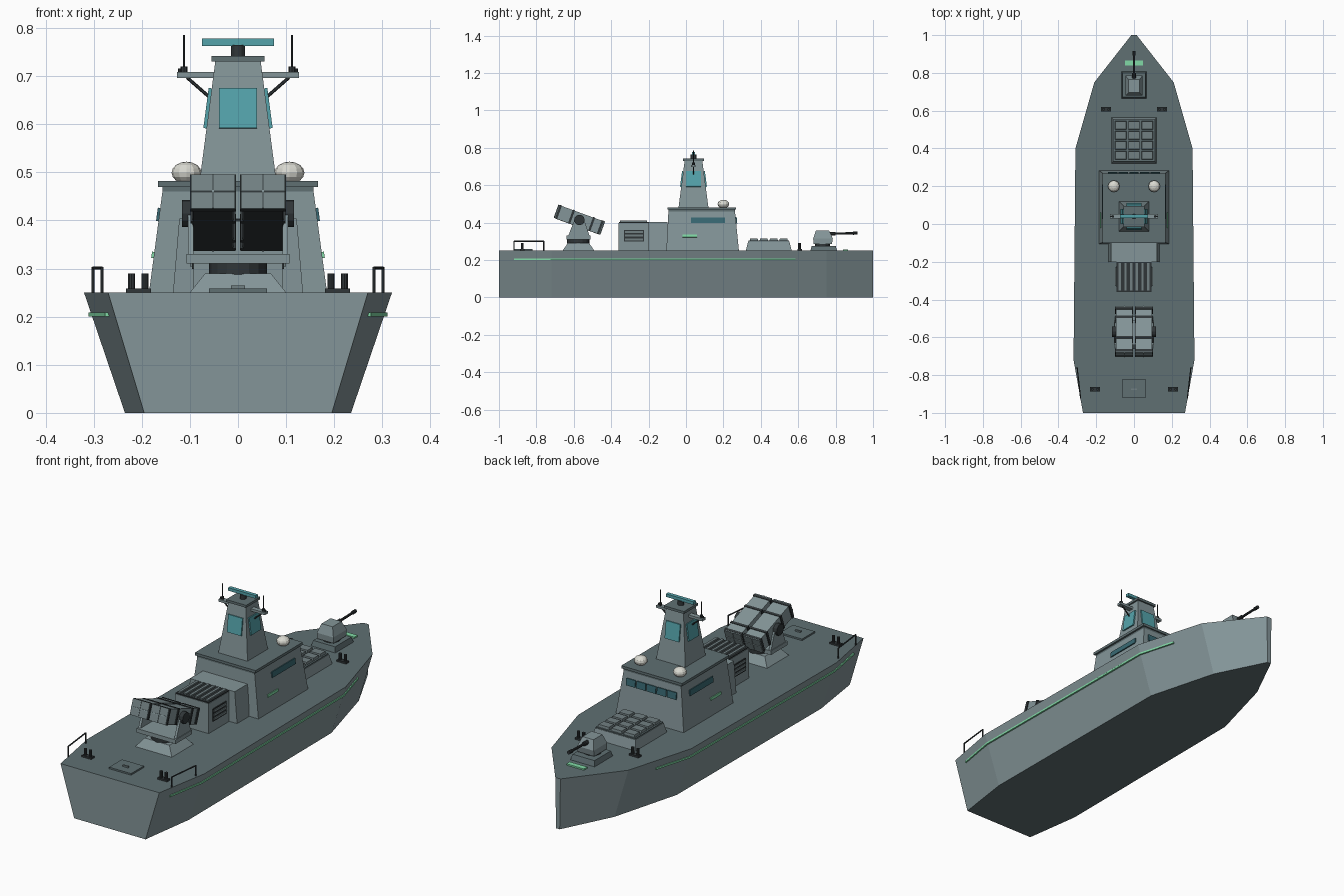
import bpy, bmesh, math
from mathutils import Matrix, Vector

if "Cube" in bpy.data.objects:
    bpy.data.objects.remove(bpy.data.objects["Cube"])


def material(name, r, g, b):
    m = bpy.data.materials.new(name)
    m.diffuse_color = (r, g, b, 1)
    m.use_nodes = True
    m.node_tree.nodes["Principled BSDF"].inputs["Base Color"].default_value = m.diffuse_color
    return m


HULL = material("hull grey", .23, .30, .315)
DECK = material("deck grey", .115, .16, .17)
MID = material("mid grey", .165, .215, .225)
DARK = material("charcoal", .03, .037, .04)
TEAL = material("teal panel", .09, .37, .41)
GLASS = material("window teal", .04, .14, .17)
GREEN = material("green light", .22, .70, .38)
WHITE = material("dome white", .70, .70, .64)


def add(name, bm, mat):
    bmesh.ops.recalc_face_normals(bm, faces=bm.faces)
    me = bpy.data.meshes.new(name)
    bm.to_mesh(me)
    bm.free()
    me.materials.append(mat)
    ob = bpy.data.objects.new(name, me)
    bpy.context.collection.objects.link(ob)
    return ob


def loft(name, mat, rings):
    """Closed skin through rings of equal point count."""
    bm = bmesh.new()
    vs = [[bm.verts.new(p) for p in ring] for ring in rings]
    n = len(vs[0])
    for a, b in zip(vs, vs[1:]):
        for i in range(n):
            bm.faces.new((a[i], a[(i + 1) % n], b[(i + 1) % n], b[i]))
    bm.faces.new(vs[0])
    bm.faces.new(vs[-1])
    return add(name, bm, mat)


def taper(name, mat, x, y, z, top_x=None, top_y=None):
    """Box from ranges x, y, z; optional ranges for the top rectangle."""
    def rect(a, b, h):
        return [(a[0], b[0], h), (a[1], b[0], h), (a[1], b[1], h), (a[0], b[1], h)]
    return loft(name, mat, [rect(x, y, z[0]), rect(top_x or x, top_y or y, z[1])])


def panel(name, mat, pos, size, turn=0, tilt=0):
    """Box of a given size, leaned back by tilt, then turned about z."""
    bm = bmesh.new()
    m = (Matrix.Translation(pos) @ Matrix.Rotation(math.radians(turn), 4, 'Z')
         @ Matrix.Rotation(math.radians(-tilt), 4, 'X') @ Matrix.Diagonal((*size, 1)))
    bmesh.ops.create_cube(bm, size=1, matrix=m)
    return add(name, bm, mat)


def rod(name, mat, a, b, r, sides=8, r2=None):
    a, b = Vector(a), Vector(b)
    bm = bmesh.new()
    m = Matrix.Translation((a + b) / 2) @ (b - a).to_track_quat('Z', 'Y').to_matrix().to_4x4()
    bmesh.ops.create_cone(bm, cap_ends=True, segments=sides, radius1=r,
                          radius2=r if r2 is None else r2, depth=(b - a).length, matrix=m)
    return add(name, bm, mat)


# Hull: stations of y, deck half width, keel half width
stations = [(-1, .27, .195), (-.72, .32, .235), (.4, .31, .23), (.75, .21, .135), (1, .014, .01)]


def outline(k, z):
    return [(s[k], s[0], z) for s in stations] + [(-s[k], s[0], z) for s in reversed(stations)]


hull = loft("hull", HULL, [outline(2, 0), outline(1, .25)])
hull.data.materials.append(DECK)
for f in hull.data.polygons:
    f.material_index = int(abs(f.normal.z) > .9)


def hull_x(y, z):
    for a, b in zip(stations, stations[1:]):
        if a[0] <= y <= b[0]:
            t = (y - a[0]) / (b[0] - a[0])
            top, low = a[1] + t * (b[1] - a[1]), a[2] + t * (b[2] - a[2])
            return low + (top - low) * z / .25


# Side light strips, railings and bollards
for s in (-1, 1):
    rings = []
    for y in (-.92, -.72, .4, .585):
        x = hull_x(y, .205)
        rings.append([(s * (x - .01), y, .2), (s * (x + .006), y, .2),
                      (s * (x + .006), y, .209), (s * (x - .01), y, .209)])
    loft("hull_light_strip", GREEN, rings)
    p, q = (s * .283, -.92), (s * .301, -.76)
    for e in (p, q):
        rod("rail_post", DARK, (*e, .25), (*e, .302), .0035, 6)
    rod("rail_bar", DARK, (*p, .301), (*q, .301), .0035, 6)
    for cx, cy in ((.207, -.875), (.148, .607)):
        panel("bollard_plate", DARK, (s * cx, cy, .254), (.052, .024, .009))
        for d in (-.014, .014):
            rod("bollard", DARK, (s * cx + d, cy, .25), (s * cx + d, cy, .29), .0075, 10)

# Stern hatch and bow light
taper("stern_hatch", DECK, (-.06, .06), (-.92, -.82), (.25, .258))
panel("hatch_handle", MID, (0, -.875, .261), (.03, .008, .008))
panel("bow_light", GREEN, (0, .852, .253), (.096, .026, .008))

# Main deckhouse with roof
taper("deckhouse", HULL, (-.185, .185), (-.105, .283), (.25, .46), (-.157, .157), (-.094, .262))
taper("roof_band", DECK, (-.157, .157), (-.094, .262), (.458, .47))
taper("roof_slab", DECK, (-.166, .166), (-.1, .268), (.469, .482))
for i in range(5):
    panel("bridge_window", GLASS, ((i - 2) * .056, .268, .412), (.05, .009, .034), 180, 5.8)
for s in (-1, 1):
    panel("side_window", GLASS, (s * .164, .118, .412), (.182, .009, .028), s * 90, 7.7)
    panel("side_light", GREEN, (s * .175, .02, .328), (.08, .009, .013), s * 90, 7.7)

# Radar domes
for s in (-1, 1):
    rod("dome_base", DARK, (s * .107, .2, .48), (s * .107, .2, .488), .02, 12)
    bm = bmesh.new()
    bmesh.ops.create_uvsphere(bm, u_segments=12, v_segments=8, radius=1,
                              matrix=Matrix.Translation((s * .107, .2, .499)) @ Matrix.Diagonal((.031, .031, .023, 1)))
    add("radar_dome", bm, WHITE)

# Mast tower with sensor panels on four sides
taper("tower", HULL, (-.08, .08), (-.04, .12), (.48, .732), (-.047, .047), (-.007, .087))
taper("tower_cap", DECK, (-.055, .055), (-.015, .095), (.73, .742))
for k in range(4):
    a = math.radians(90 * k)
    panel("sensor_panel", TEAL, (.062 * math.sin(a), .04 - .062 * math.cos(a), .633),
          (.078, .009, .084), 90 * k, 7.5)
rod("radar_pedestal", DARK, (0, .04, .74), (0, .04, .764), .015, 12)
panel("radar_bar", TEAL, (0, .04, .770), (.15, .018, .015))

# Yardarms, struts and whip antennas
for s in (-1, 1):
    panel("yardarm", HULL, (s * .086, .04, .702), (.082, .024, .012))
    rod("yard_strut", DARK, (s * .106, .04, .697), (s * .057, .04, .654), .0035, 6)
    rod("antenna_base", DARK, (s * .112, .04, .707), (s * .112, .04, .72), .007, 8)
    rod("whip_antenna", DARK, (s * .112, .04, .715), (s * .112, .04, .785), .0024, 6)
    rod("yard_lamp", DARK, (s * .121, .04, .707), (s * .121, .04, .716), .004, 8)

# Aft house and engine vent block
taper("aft_house", HULL, (-.135, .135), (-.2, -.1), (.25, .404), (-.122, .122), (-.2, -.1))
taper("vent_block", HULL, (-.092, .092), (-.36, -.2), (.25, .398))
taper("vent_top", DARK, (-.09, .09), (-.358, -.2), (.397, .403))
for i in range(6):
    panel("top_slat", MID, ((i - 2.5) * .03, -.28, .405), (.013, .145, .010))
for s in (-1, 1):
    panel("side_vent", DARK, (s * .093, -.278, .33), (.106, .006, .062), s * 90)
    for i in range(3):
        panel("side_slat", MID, (s * .097, -.278, .31 + i * .02), (.098, .006, .011), s * 90)

# Launcher mount
taper("launcher_base", HULL, (-.1, .1), (-.66, -.49), (.25, .29), (-.068, .068), (-.632, -.518))
rod("launcher_ring", DARK, (0, -.575, .288), (0, -.575, .312), .06, 16)
taper("launcher_platform", HULL, (-.107, .107), (-.64, -.51), (.31, .33))
for s in (-1, 1):
    taper("launcher_arm", HULL, sorted((s * .092, s * .104)), (-.63, -.515), (.328, .425),
          None, (-.592, -.548))
    rod("trunnion", DARK, (s * .09, -.57, .414), (s * .116, -.57, .414), .028, 12)

# Tilted missile boxes, muzzle to the stern
pitch = 20
cen = Vector((0, -.57, .416))
tilt_m = Matrix.Rotation(math.radians(-pitch), 3, 'X')


def tilted(name, mat, offset, size):
    panel(name, mat, cen + tilt_m @ Vector(offset), size, 0, pitch)


for s in (-1, 1):
    x = s * .052
    tilted("missile_box", HULL, (x, 0, 0), (.086, .242, .072))
    tilted("box_underside", DARK, (x, 0, -.036), (.082, .236, .006))
    for y in (-.119, .119):
        tilted("box_collar", DARK, (x, y, 0), (.095, .012, .077))
    for y in (-.127, .127):
        tilted("box_cover", MID, (x, y, 0), (.092, .006, .075))
    for y in (-.131, .131):
        tilted("cover_rib_upright", HULL, (x, y, 0), (.004, .004, .075))
        tilted("cover_rib_level", HULL, (x, y, 0), (.092, .004, .004))
    for y in (-.045, .07):
        tilted("box_strap", DARK, (x, y, 0), (.094, .012, .077))

# Forward missile cells
taper("cell_base", HULL, (-.12, .12), (.32, .565), (.25, .298), (-.11, .11), (.332, .553))
taper("cell_frame", DECK, (-.108, .108), (.334, .551), (.297, .303))
for i in range(3):
    for j in range(4):
        cx, cy = (i - 1) * .07, .4425 + (j - 1.5) * .053
        taper("cell_hatch", MID, (cx - .031, cx + .031), (cy - .023, cy + .023), (.3, .315),
              (cx - .028, cx + .028), (cy - .020, cy + .020))

# Bow gun
taper("gun_base", DECK, (-.066, .066), (.665, .808), (.25, .276), (-.06, .06), (.672, .8))
rod("gun_ring", DARK, (0, .73, .274), (0, .73, .287), .04, 16)
loft("gun_turret", HULL, [[(-w, a, z), (w, a, z), (w, b, z), (-w, b, z)] for w, a, b, z in
                          ((.045, .682, .78, .285), (.045, .68, .785, .315), (.03, .695, .765, .358))])
rod("gun_barrel", DARK, (0, .76, .34), (0, .915, .344), .006, 10)
rod("gun_sleeve", DARK, (0, .765, .34), (0, .80, .341), .01, 10)
rod("gun_muzzle", DARK, (0, .892, .3434), (0, .917, .344), .0085, 10)
